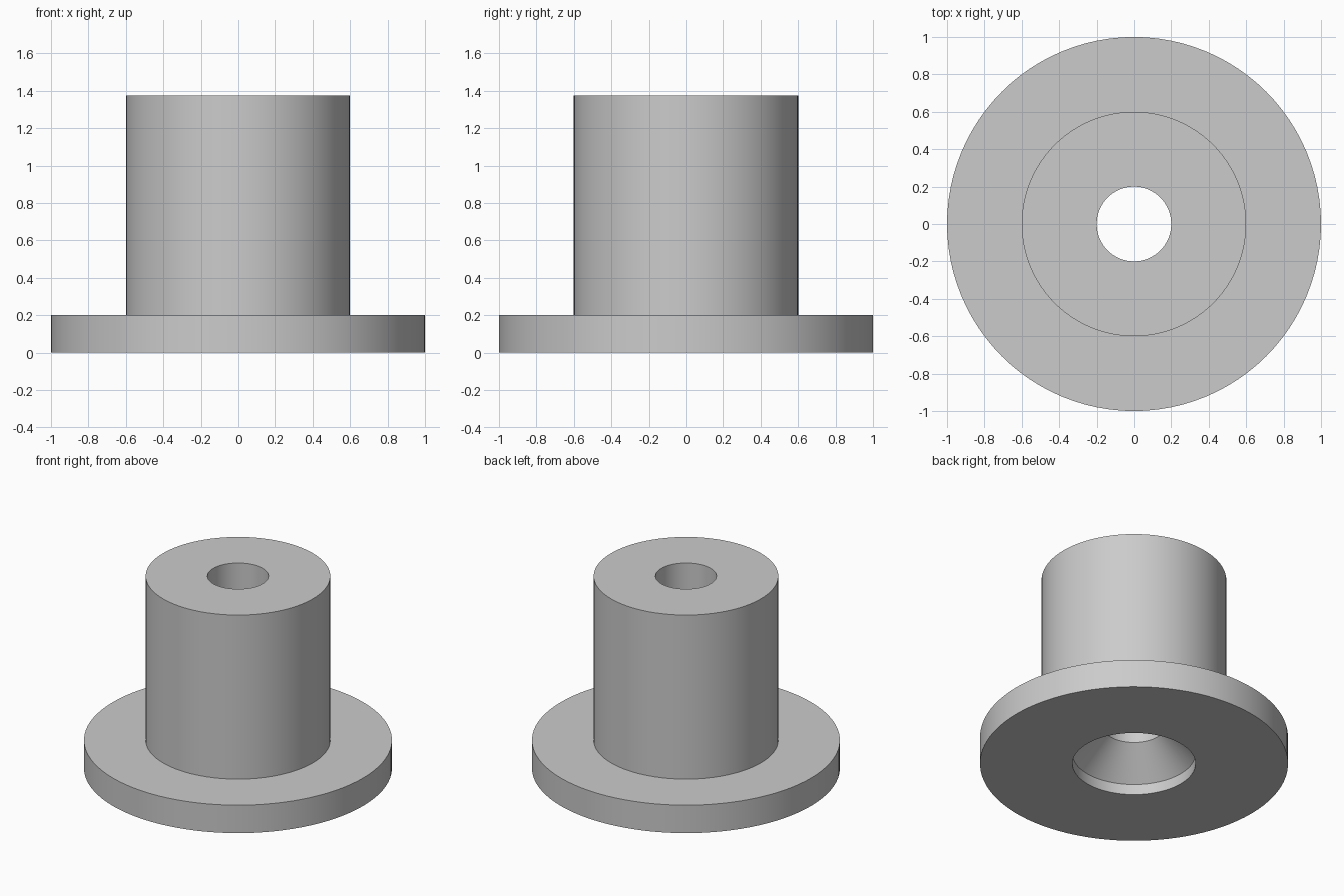
import bpy
import bmesh
import math

cube = bpy.data.objects.get("Cube")
if cube:
    bpy.data.objects.remove(cube, do_unlink=True)

SEGMENTS = 96
FLANGE_R, BODY_R, BORE_R, RECESS_R = 1.0, 0.6, 0.2, 0.4
FLANGE_TOP, BODY_TOP = 0.2, 1.375
RECESS_TOP, CONE_TOP = 0.075, 0.275

# Plain grey material
grey = bpy.data.materials.new("light grey")
grey.use_nodes = True
colour = (0.6, 0.6, 0.6, 1.0)
grey.diffuse_color = colour
grey.node_tree.nodes["Principled BSDF"].inputs["Base Color"].default_value = colour


def lathe(name, profile, material):
    """Revolve a closed (radius, height) profile around the z axis."""
    bm = bmesh.new()
    rings = []
    for r, z in profile:
        ring = []
        for i in range(SEGMENTS):
            a = math.tau * i / SEGMENTS
            ring.append(bm.verts.new((r * math.cos(a), r * math.sin(a), z)))
        rings.append(ring)
    for lower, upper in zip(rings, rings[1:] + rings[:1]):
        for i in range(SEGMENTS):
            j = (i + 1) % SEGMENTS
            bm.faces.new((lower[i], lower[j], upper[j], upper[i]))
    bmesh.ops.recalc_face_normals(bm, faces=bm.faces)
    mesh = bpy.data.meshes.new(name)
    bm.to_mesh(mesh)
    bm.free()
    mesh.materials.append(material)
    obj = bpy.data.objects.new(name, mesh)
    bpy.context.collection.objects.link(obj)
    bpy.ops.object.select_all(action="DESELECT")
    obj.select_set(True)
    bpy.context.view_layer.objects.active = obj
    bpy.ops.object.shade_smooth_by_angle(angle=math.radians(30))
    return obj


# Flanged bushing: outer steps, through bore, then countersunk recess below
lathe("flanged_bushing", [
    (RECESS_R, 0), (FLANGE_R, 0), (FLANGE_R, FLANGE_TOP),
    (BODY_R, FLANGE_TOP), (BODY_R, BODY_TOP), (BORE_R, BODY_TOP),
    (BORE_R, CONE_TOP), (RECESS_R, RECESS_TOP),
], grey)
